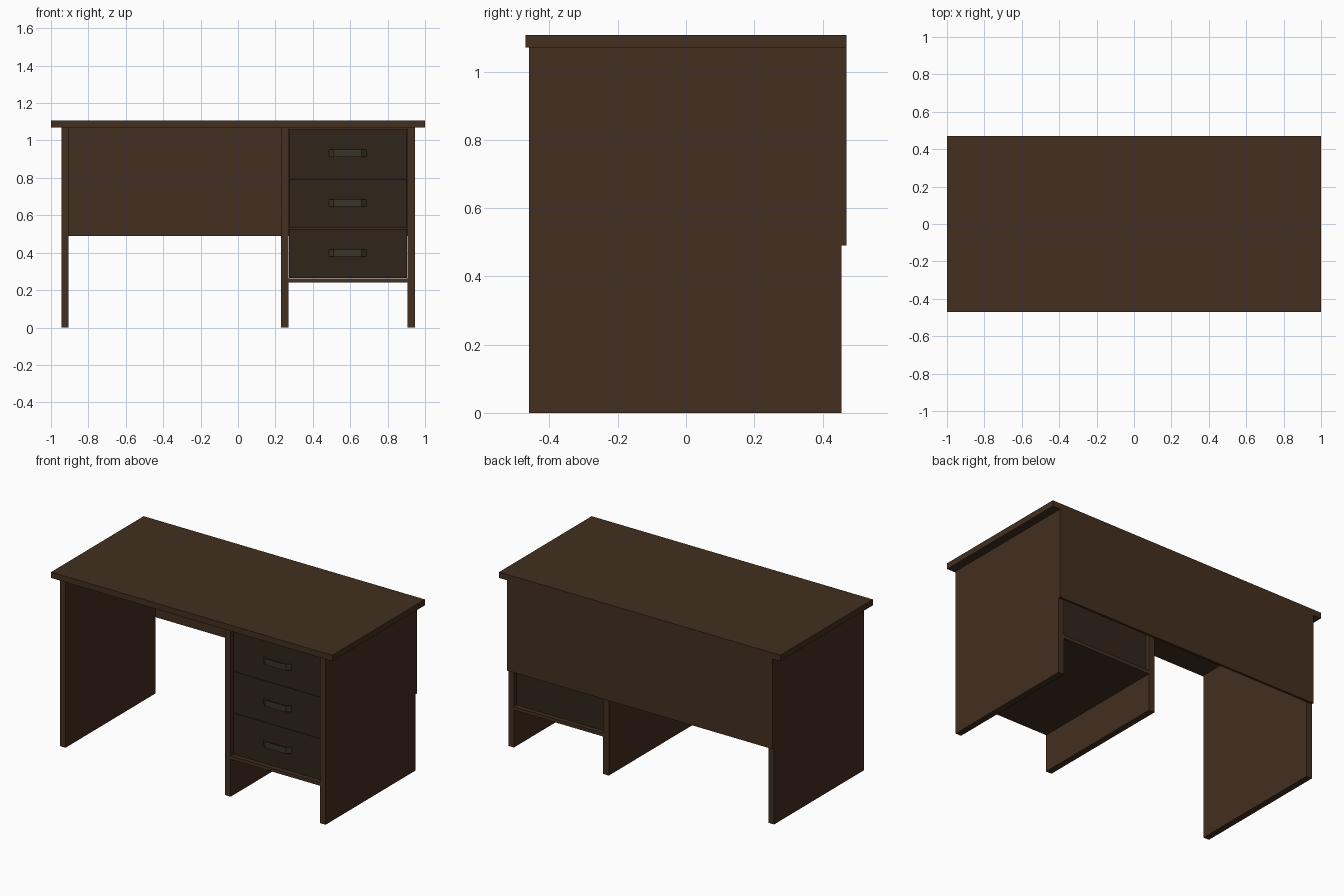
import bpy, bmesh

if "Cube" in bpy.data.objects:
    bpy.data.objects.remove(bpy.data.objects["Cube"])


def material(name, rgb):
    m = bpy.data.materials.new(name)
    m.diffuse_color = (*rgb, 1)
    m.use_nodes = True
    m.node_tree.nodes["Principled BSDF"].inputs["Base Color"].default_value = m.diffuse_color
    return m


WOOD = material("brown_wood", (0.056, 0.028, 0.014))
DARK = material("dark_wood", (0.030, 0.0185, 0.011))
METAL = material("dull_brass", (0.042, 0.034, 0.019))


def finish(name, bm, mat):
    bmesh.ops.recalc_face_normals(bm, faces=bm.faces[:])
    me = bpy.data.meshes.new(name)
    bm.to_mesh(me)
    bm.free()
    me.materials.append(mat)
    ob = bpy.data.objects.new(name, me)
    bpy.context.collection.objects.link(ob)
    return ob


def box_mesh(x, y, z):
    bm = bmesh.new()
    bmesh.ops.create_cube(bm, size=1)
    for v in bm.verts:
        v.co = [lo + (c + 0.5) * (hi - lo) for c, (lo, hi) in zip(v.co, (x, y, z))]
    return bm


def box(name, x, y, z):
    return finish(name, box_mesh(x, y, z), WOOD)


def drawer(name, x, y, z):
    # box hollowed from its top face
    bm = box_mesh(x, y, z)
    bm.normal_update()
    top = max(bm.faces, key=lambda f: f.calc_center_median().z)
    bmesh.ops.inset_region(bm, faces=[top], thickness=0.02)
    well = bmesh.ops.extrude_discrete_faces(bm, faces=[top])["faces"][0]
    for v in well.verts:
        v.co.z = z[0] + 0.02
    finish(name, bm, DARK)


def handle(name, cx, y, z):
    # bowed flat bar: slanted ends and a straight grip
    outer = [(-0.10, 0), (-0.075, -0.022), (0.075, -0.022), (0.10, 0)]
    inner = [(0.088, 0), (0.07, -0.013), (-0.07, -0.013), (-0.088, 0)]
    bm = bmesh.new()
    face = bm.faces.new([bm.verts.new((cx + px, y + py, z - 0.019)) for px, py in outer + inner])
    ext = bmesh.ops.extrude_face_region(bm, geom=[face])["geom"]
    bmesh.ops.translate(bm, vec=(0, 0, 0.038),
                        verts=[g for g in ext if isinstance(g, bmesh.types.BMVert)])
    finish(name, bm, METAL)


# Top and upright panels
box("desk_top", (-1, 1), (-0.47, 0.47), (1.07, 1.108))
for name, x in (("left_side", -0.945), ("middle_side", 0.23), ("right_side", 0.905)):
    box(name, (x, x + 0.04), (-0.46, 0.455), (0, 1.07))

# Back modesty panel and drawer shelf
box("back_panel", (-0.945, 0.945), (0.455, 0.47), (0.49, 1.07))
box("drawer_shelf", (0.27, 0.905), (-0.46, 0.455), (0.24, 0.262))

# Three drawers with handles
for i in range(3):
    z = 0.264 + i * 0.267
    drawer(f"drawer_{i + 1}", (0.272, 0.903), (-0.435, 0.43), (z, z + 0.264))
    handle(f"drawer_handle_{i + 1}", 0.586, -0.435, z + 0.134)
